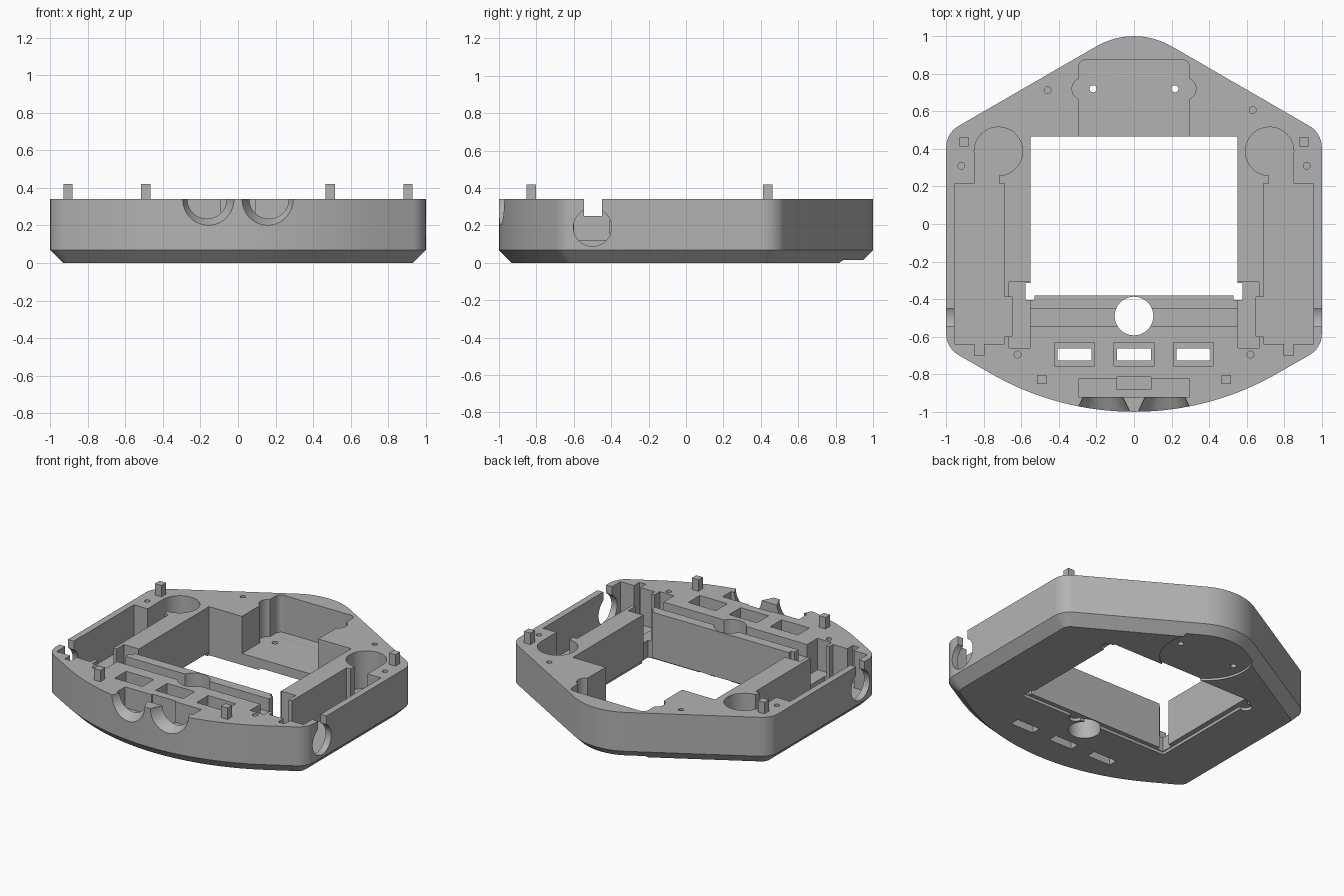
import bpy, bmesh
from math import radians, cos, sin
from mathutils import Matrix, Vector

cube = bpy.data.objects.get("Cube")
if cube:
    bpy.data.objects.remove(cube, do_unlink=True)

TOP = 0.34      # deck height
OVER = 0.5      # cutters reach above the deck
UNDER = -0.2    # cutters reach below the base
FLOOR = 0.08    # floor of the deep pockets

mat = bpy.data.materials.new("plain grey")
mat.use_nodes = True
grey = (0.45, 0.45, 0.45, 1)
mat.diffuse_color = grey
mat.node_tree.nodes["Principled BSDF"].inputs["Base Color"].default_value = grey


def make(name, bm):
    bmesh.ops.recalc_face_normals(bm, faces=bm.faces)
    mesh = bpy.data.meshes.new(name)
    bm.to_mesh(mesh)
    bm.free()
    mesh.materials.append(mat)
    ob = bpy.data.objects.new(name, mesh)
    bpy.context.scene.collection.objects.link(ob)
    return ob


def box(name, x0, x1, y0, y1, z0, z1):
    bm = bmesh.new()
    size = Matrix.Diagonal((x1 - x0, y1 - y0, z1 - z0, 1))
    mid = Matrix.Translation(((x0 + x1) / 2, (y0 + y1) / 2, (z0 + z1) / 2))
    bmesh.ops.create_cube(bm, size=1, matrix=mid @ size)
    return make(name, bm)


def rod(name, start, end, r0, r1=None, sides=48):
    a, b = Vector(start), Vector(end)
    turn = (b - a).to_track_quat("Z", "Y").to_matrix().to_4x4()
    bm = bmesh.new()
    bmesh.ops.create_cone(bm, cap_ends=True, segments=sides, radius1=r0,
                          radius2=r0 if r1 is None else r1, depth=(b - a).length,
                          matrix=Matrix.Translation((a + b) / 2) @ turn)
    return make(name, bm)


def hole(x, y, r, z0=UNDER, z1=OVER, sides=48):
    return rod("hole_cutter", (x, y, z0), (x, y, z1), r, sides=sides)


def outline(inset):
    """Rounded nose, corner fillets and bowed front, shrunk by inset."""
    half = []
    for cx, cy, r, a0, a1, n in ((0, 0.6, 0.4, 90, 60, 10),
                                 (0.87, 0.409, 0.13, 60, 0, 10),
                                 (0.87, -0.585, 0.13, 0, -60, 10),
                                 (0, 0.53, 1.53, -60, -90, 16)):
        for i in range(n + 1):
            a = radians(a0 + (a1 - a0) * i / n)
            half.append((cx + (r - inset) * cos(a), cy + (r - inset) * sin(a)))
    return half + [(-x, y) for x, y in half[-2:0:-1]]


# Body: outline lofted through a chamfered base
bm = bmesh.new()
rings = [[bm.verts.new((x, y, z)) for x, y in outline(d)]
         for d, z in ((0.068, 0), (0, 0.068), (0, TOP))]
count = len(rings[0])
for low, high in zip(rings, rings[1:]):
    for i in range(count):
        j = (i + 1) % count
        bm.faces.new((low[i], low[j], high[j], high[i]))
bm.faces.new(rings[0])
bm.faces.new(rings[-1])
body = make("chassis_body", bm)

cutters = []


def cut(*args):
    cutters.append(box("cutter", *args))


# Central window with a shallow rim recess and ears underneath
cut(-0.55, 0.55, -0.38, 0.465, UNDER, OVER)
cut(-0.585, 0.56, -0.41, 0.45, UNDER, 0.02)
for x, y in ((-0.6, 0.385), (0.14, -0.41), (0.565, 0.41)):
    cutters.append(hole(x, y, 0.04, UNDER, 0.021, 24))

# Rear pocket with rounded corners and ears, opening into the window
cut(-0.295, 0.295, 0.44, 0.84, FLOOR, OVER)
cut(-0.255, 0.255, 0.8, 0.875, FLOOR, OVER)
for s in (-1, 1):
    cutters.append(hole(s * 0.255, 0.835, 0.04, FLOOR, OVER, 32))
    cutters.append(hole(s * 0.27, 0.72, 0.06, FLOOR, OVER, 32))
    cutters.append(hole(s * 0.218, 0.72, 0.019, sides=20))

# Round recess below the nose
cutters.append(hole(0, 0.72, 0.3, UNDER, 0.015, 64))

# Cross channel and round centre hole
cut(-1.2, 1.2, -0.545, -0.45, 0.25, OVER)
cutters.append(hole(0, -0.49, 0.103))

for s in (-1, 1):
    def side_cut(x0, x1, *rest):
        cut(min(s * x0, s * x1), max(s * x0, s * x1), *rest)
    # Side bays, their steps and the round wells behind them
    side_cut(0.69, 0.955, -0.64, 0.215, FLOOR, OVER)
    side_cut(0.65, 0.72, -0.6, -0.39, FLOOR, OVER)
    side_cut(0.8, 0.85, -0.7, -0.6, FLOOR, OVER)
    side_cut(0.72, 0.85, 0.18, 0.385, FLOOR, OVER)
    cutters.append(hole(s * 0.722, 0.387, 0.129, FLOOR, OVER))
    # Round opening in the outer wall
    cutters.append(rod("cutter", (s * 0.9, -0.5, 0.19), (s * 1.1, -0.5, 0.19), 0.102))
    # Clip pockets beside the window
    side_cut(0.555, 0.665, -0.66, -0.31, 0.12, OVER)
    side_cut(0.53, 0.578, -0.405, -0.315, UNDER, OVER)
    # Flared front openings
    cutters.append(rod("cutter", (s * 0.165, -0.9, TOP), (s * 0.165, -1.04, TOP),
                       0.095, 0.163, 64))
    # Blind screw holes
    for x, y in ((0.92, 0.31), (0.62, -0.695)):
        cutters.append(hole(s * x, y, 0.018, 0.15, OVER, 20))
for x, y in ((-0.46, 0.712), (0.632, 0.607)):
    cutters.append(hole(x, y, 0.018, 0.15, OVER, 20))

# Front sensor pocket and its connector notch
cut(-0.295, 0.295, -0.92, -0.825, 0.195, OVER)
cut(-0.09, 0.09, -0.88, -0.815, 0.15, OVER)

# Three stepped slots behind the front
for x in (-0.317, 0, 0.317):
    cut(x - 0.107, x + 0.107, -0.757, -0.63, 0.06, OVER)
    cut(x - 0.09, x + 0.09, -0.727, -0.662, UNDER, OVER)

# Carve the body, then discard the cutters
for c in cutters:
    c.hide_render = True
    mod = body.modifiers.new("carve", "BOOLEAN")
    mod.operation = "DIFFERENCE"
    mod.solver = "EXACT"
    mod.object = c
bpy.context.view_layer.update()
graph = bpy.context.evaluated_depsgraph_get()
carved = bpy.data.meshes.new_from_object(body.evaluated_get(graph))
body.modifiers.clear()
body.data = carved
for c in cutters:
    bpy.data.objects.remove(c, do_unlink=True)

# Locating pegs on the deck
for side, s in (("right", -1), ("left", 1)):
    for place, x, y in (("rear", 0.905, 0.437), ("front", 0.492, -0.828)):
        box(f"{place}_{side}_peg", s * x - 0.025, s * x + 0.025,
            y - 0.025, y + 0.025, TOP - 0.02, 0.42)

bpy.ops.object.select_all(action="DESELECT")
body.select_set(True)
bpy.context.view_layer.objects.active = body
bpy.ops.object.shade_smooth_by_angle(angle=radians(30))
